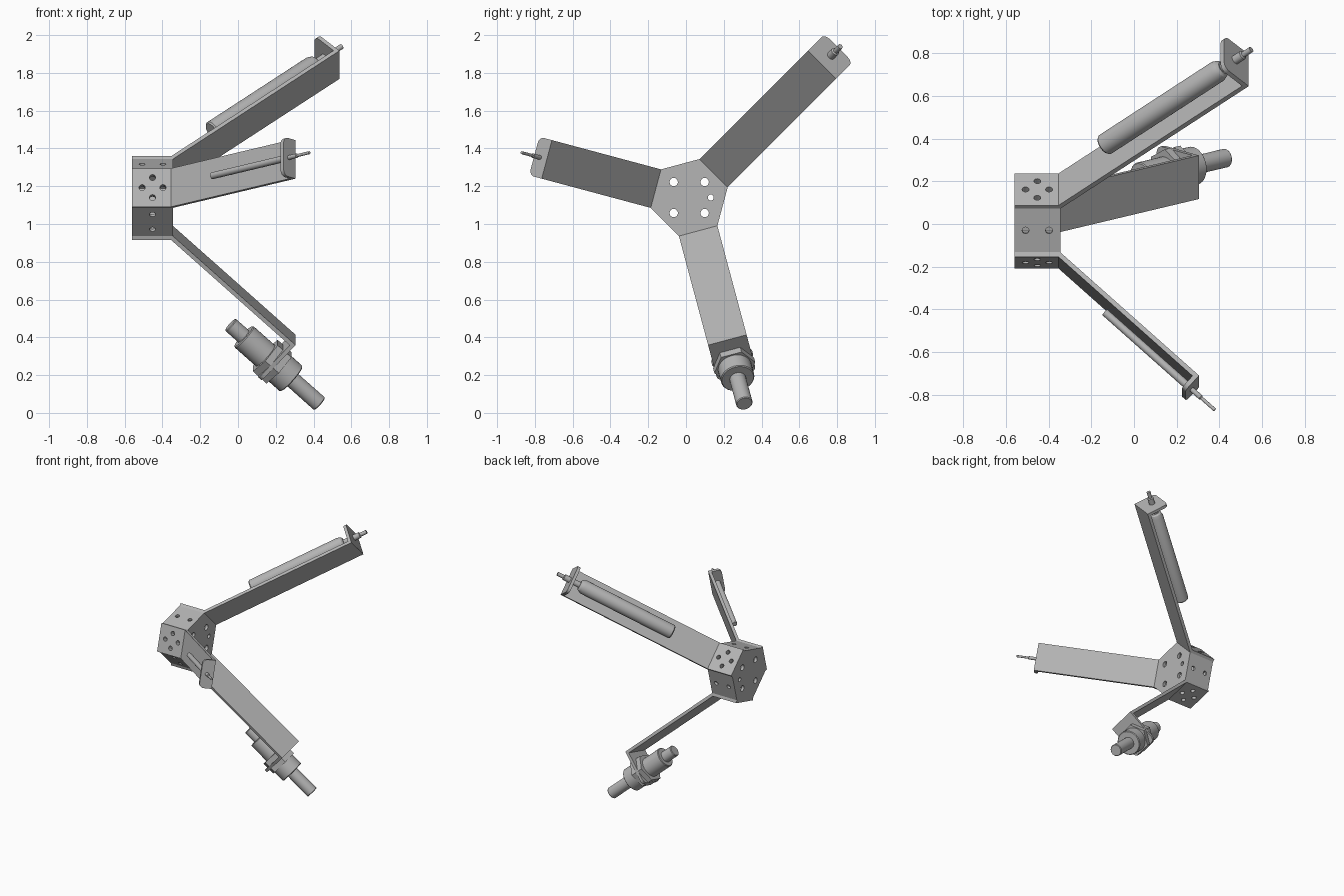
import bpy, bmesh
from math import radians, sin, cos, tan, pi
from mathutils import Matrix, Vector

if "Cube" in bpy.data.objects:
    bpy.data.objects.remove(bpy.data.objects["Cube"])

# Shared dimensions
HUB_Y, HUB_Z = 0.017, 1.14
BACK, BEND = -0.56, -0.345        # hub ends along x
SIDE = 0.211                      # hexagon side = bar width
APOTHEM = SIDE * cos(pi / 6)
T = 0.022                         # sheet thickness
TILT = radians(42.6)              # bar angle from the hub axis
MID = (BACK + BEND) / 2
PITCH = 0.055                     # bolt hole offset

steel = bpy.data.materials.new("grey_steel")
steel.use_nodes = True
GREY = (0.46, 0.46, 0.46, 1)
steel.diffuse_color = GREY
steel.node_tree.nodes["Principled BSDF"].inputs["Base Color"].default_value = GREY


def make(name, bm, matrix=Matrix()):
    """Turn a bmesh into an object with the shared material."""
    bmesh.ops.transform(bm, matrix=matrix, verts=bm.verts)
    bmesh.ops.recalc_face_normals(bm, faces=bm.faces)
    mesh = bpy.data.meshes.new(name)
    bm.to_mesh(mesh)
    bm.free()
    mesh.materials.append(steel)
    obj = bpy.data.objects.new(name, mesh)
    bpy.context.collection.objects.link(obj)
    return obj


def finish(obj):
    bpy.ops.object.select_all(action='DESELECT')
    obj.select_set(True)
    bpy.context.view_layer.objects.active = obj
    bpy.ops.object.shade_smooth_by_angle(angle=radians(30))


def cut(obj, cutter):
    """Subtract a cutter, bake the result and drop the cutter."""
    cutter.hide_render = True
    mod = obj.modifiers.new("cut", 'BOOLEAN')
    mod.operation, mod.solver, mod.object = 'DIFFERENCE', 'EXACT', cutter
    bpy.ops.object.select_all(action='DESELECT')
    obj.select_set(True)
    bpy.context.view_layer.objects.active = obj
    bpy.ops.object.modifier_apply(modifier=mod.name)
    bpy.data.objects.remove(cutter)


def face_frame(deg):
    """Frame of a hub face: x along the hub, y across the face, z outward."""
    a = radians(deg)
    return Matrix(((1, 0, 0, 0), (0, sin(a), cos(a), HUB_Y),
                   (0, -cos(a), sin(a), HUB_Z), (0, 0, 0, 1)))


def bar_frame(deg):
    """Frame of a bar: x along the bar, z away from its inner face."""
    return (face_frame(deg) @ Matrix.Translation((BEND, 0, APOTHEM))
            @ Matrix.Rotation(-TILT, 4, 'Y'))


def lathe(name, profile, matrix, sides=32):
    """Solid turned about local x from (position, radius) pairs."""
    bm = bmesh.new()
    rings = [[bm.verts.new((s, r * cos(2 * pi * i / sides), r * sin(2 * pi * i / sides)))
              for i in range(sides)] for s, r in profile]
    for a, b in zip(rings, rings[1:]):
        for i in range(sides):
            j = (i + 1) % sides
            bm.faces.new((a[i], a[j], b[j], b[i]))
    bm.faces.new(rings[0])
    bm.faces.new(rings[-1])
    obj = make(name, bm, matrix)
    finish(obj)
    return obj


def hexagon(name, radius, x0, x1):
    bm = bmesh.new()
    ends = [[bm.verts.new((x, HUB_Y + radius * cos(radians(15 + 60 * k)),
                           HUB_Z + radius * sin(radians(15 + 60 * k))))
             for k in range(6)] for x in (x0, x1)]
    for k in range(6):
        j = (k + 1) % 6
        bm.faces.new((ends[0][k], ends[0][j], ends[1][j], ends[1][k]))
    for end in ends:
        bm.faces.new(end)
    return make(name, bm)


def drill(bm, matrix, radius, depth):
    bmesh.ops.create_cone(bm, cap_ends=True, segments=20, radius1=radius,
                          radius2=radius, depth=depth, matrix=matrix)


def face_drills(bm, deg, along_x, across):
    spots = [(s * PITCH, 0) for s in (-1, 1)] if along_x else []
    spots += [(0, s * PITCH) for s in (-1, 1)] if across else []
    for dx, dy in spots:
        drill(bm, face_frame(deg) @ Matrix.Translation((MID + dx, dy, 0.2)), 0.016, 0.1)


# Hollow hexagonal hub with drilled faces and end plates
hub = hexagon("hub", SIDE, BACK, BEND)
cut(hub, hexagon("hub_hollow", SIDE - T, BACK + T, BEND - T))
bm = bmesh.new()
for deg in (45, 165, 285):
    face_drills(bm, deg, True, True)
for deg in (105, 345):
    face_drills(bm, deg, True, False)
face_drills(bm, 225, False, True)
turn = Matrix.Rotation(pi / 2, 4, 'Y')
for dy in (-1, 1):
    for dz in (-1, 1):
        drill(bm, Matrix.Translation((MID, HUB_Y + dy * 0.082, HUB_Z + dz * 0.082)) @ turn, 0.022, 0.4)
drill(bm, Matrix.Translation((MID, HUB_Y + 0.114, HUB_Z)) @ turn, 0.016, 0.4)
cut(hub, make("hub_drills", bm))
finish(hub)


def bracket(name, deg, length, tab):
    """Bent strip: bolted flange, tilted bar and outward end tab."""
    def on_bar(s, h):
        return (BEND + s * cos(TILT) - h * sin(TILT),
                APOTHEM + s * sin(TILT) + h * cos(TILT))
    outline = [(BACK, APOTHEM), (BEND, APOTHEM), on_bar(length, 0),
               on_bar(length, tab), on_bar(length - T, tab), on_bar(length - T, T),
               (BEND - T * tan(TILT / 2), APOTHEM + T), (BACK, APOTHEM + T)]
    bm = bmesh.new()
    sides = [[bm.verts.new((x, w, r)) for x, r in outline] for w in (-SIDE / 2, SIDE / 2)]
    n = len(outline)
    for i in range(n):
        j = (i + 1) % n
        bm.faces.new((sides[0][i], sides[0][j], sides[1][j], sides[1][i]))
    for side in sides:
        bm.faces.new(side)
    corners = [bm.edges.get((side[3], side[4])) for side in sides]
    bmesh.ops.bevel(bm, geom=corners, offset=0.035, segments=6, profile=0.5, affect='EDGES')
    obj = make(name, bm, face_frame(deg))
    bm = bmesh.new()
    face_drills(bm, deg, True, True)
    cut(obj, make(name + "_drills", bm))
    finish(obj)


LONG, SHORT = 1.198, 0.883
bracket("upper_bracket", 45, LONG, 0.17)
bracket("side_bracket", 165, SHORT, 0.094)
bracket("lower_bracket", 285, SHORT, 0.27)

# Thick cylinder on the upper bar
axis = bar_frame(45) @ Matrix.Translation((0, 0, 0.093))
lathe("upper_cylinder", [(0.364, 0.045), (0.372, 0.052), (1.085, 0.052), (1.11, 0.043),
                         (1.12, 0.03)], axis)
lathe("upper_stem", [(1.1, 0.022), (1.245, 0.022), (1.25, 0.014), (1.3, 0.014)], axis)

# Slim probe on the side bar
axis = bar_frame(165) @ Matrix.Translation((0, 0, 0.052))
lathe("side_probe", [(0.332, 0.018), (0.872, 0.018)], axis)
lathe("side_pin", [(0.86, 0.012), (0.94, 0.012), (0.945, 0.008), (1.03, 0.008)], axis)

# Large fitting clamped through the lower tab
axis = bar_frame(285) @ Matrix.Translation((0, 0, 0.172))
lathe("fitting_body", [(0.667, 0.07), (0.672, 0.075), (0.87, 0.075)], axis)
lathe("fitting_collar", [(0.87, 0.09), (1.005, 0.09), (1.01, 0.085)], axis)
lathe("fitting_rod", [(0.572, 0.038), (0.577, 0.042), (1.208, 0.044), (1.213, 0.04)], axis)
for name, s in (("inner_nut", SHORT - T - 0.038), ("outer_nut", SHORT)):
    lathe(name, [(s, 0.112), (s + 0.038, 0.112)], axis, 6)
